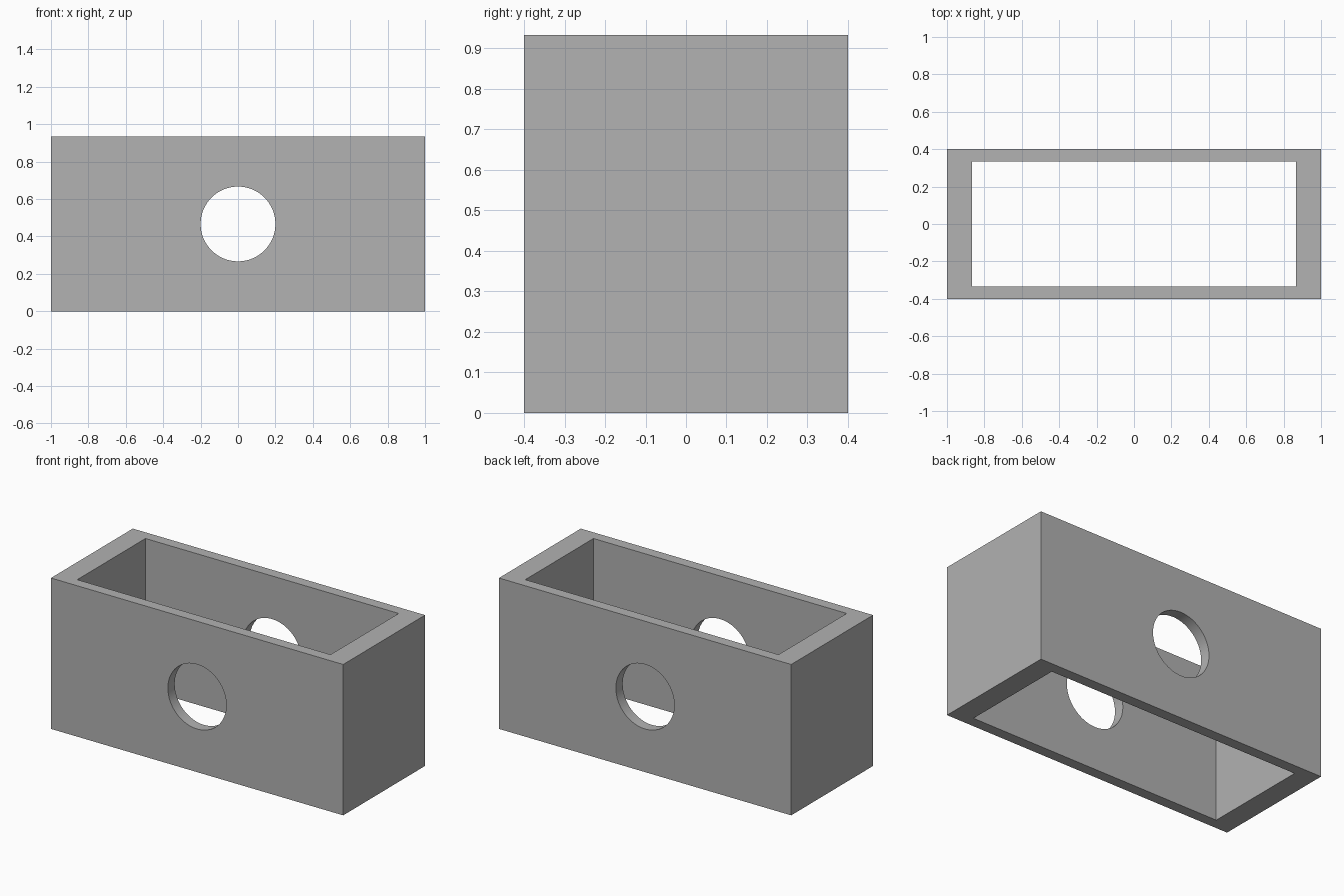
import bpy
import math

default = bpy.data.objects.get("Cube")
if default:
    bpy.data.objects.remove(default, do_unlink=True)

LENGTH, DEPTH, HEIGHT = 2.0, 0.8, 14 / 15
END_WALL, SIDE_WALL = 2 / 15, 1 / 15
HOLE_RADIUS = 0.2
MIDDLE = (0, 0, HEIGHT / 2)

grey = bpy.data.materials.new("plain grey")
grey.use_nodes = True
colour = (0.445, 0.445, 0.445, 1)
grey.diffuse_color = colour
grey.node_tree.nodes["Principled BSDF"].inputs["Base Color"].default_value = colour


def block(name, size):
    bpy.ops.mesh.primitive_cube_add(size=1, location=MIDDLE)
    obj = bpy.context.object
    obj.name = name
    obj.scale = size
    bpy.ops.object.transform_apply(location=False, rotation=False, scale=True)
    return obj


def cut(target, cutter):
    modifier = target.modifiers.new("cut", 'BOOLEAN')
    modifier.operation = 'DIFFERENCE'
    modifier.solver = 'EXACT'
    modifier.object = cutter
    bpy.ops.object.select_all(action='DESELECT')
    target.select_set(True)
    bpy.context.view_layer.objects.active = target
    bpy.ops.object.modifier_apply(modifier=modifier.name)
    bpy.data.objects.remove(cutter, do_unlink=True)


# Rectangular sleeve, open at top and bottom, with thicker end walls
sleeve = block("rectangular_sleeve", (LENGTH, DEPTH, HEIGHT))
sleeve.data.materials.append(grey)
cut(sleeve, block("cavity_cutter",
                  (LENGTH - 2 * END_WALL, DEPTH - 2 * SIDE_WALL, HEIGHT * 2)))

# Round hole through the front and back walls
bpy.ops.mesh.primitive_cylinder_add(
    vertices=64, radius=HOLE_RADIUS, depth=DEPTH * 2,
    location=MIDDLE, rotation=(math.pi / 2, 0, 0))
hole = bpy.context.object
hole.name = "hole_cutter"
cut(sleeve, hole)

# Smooth the hole walls, keeping every corner crisp
bpy.ops.object.shade_smooth_by_angle(angle=math.radians(30))
